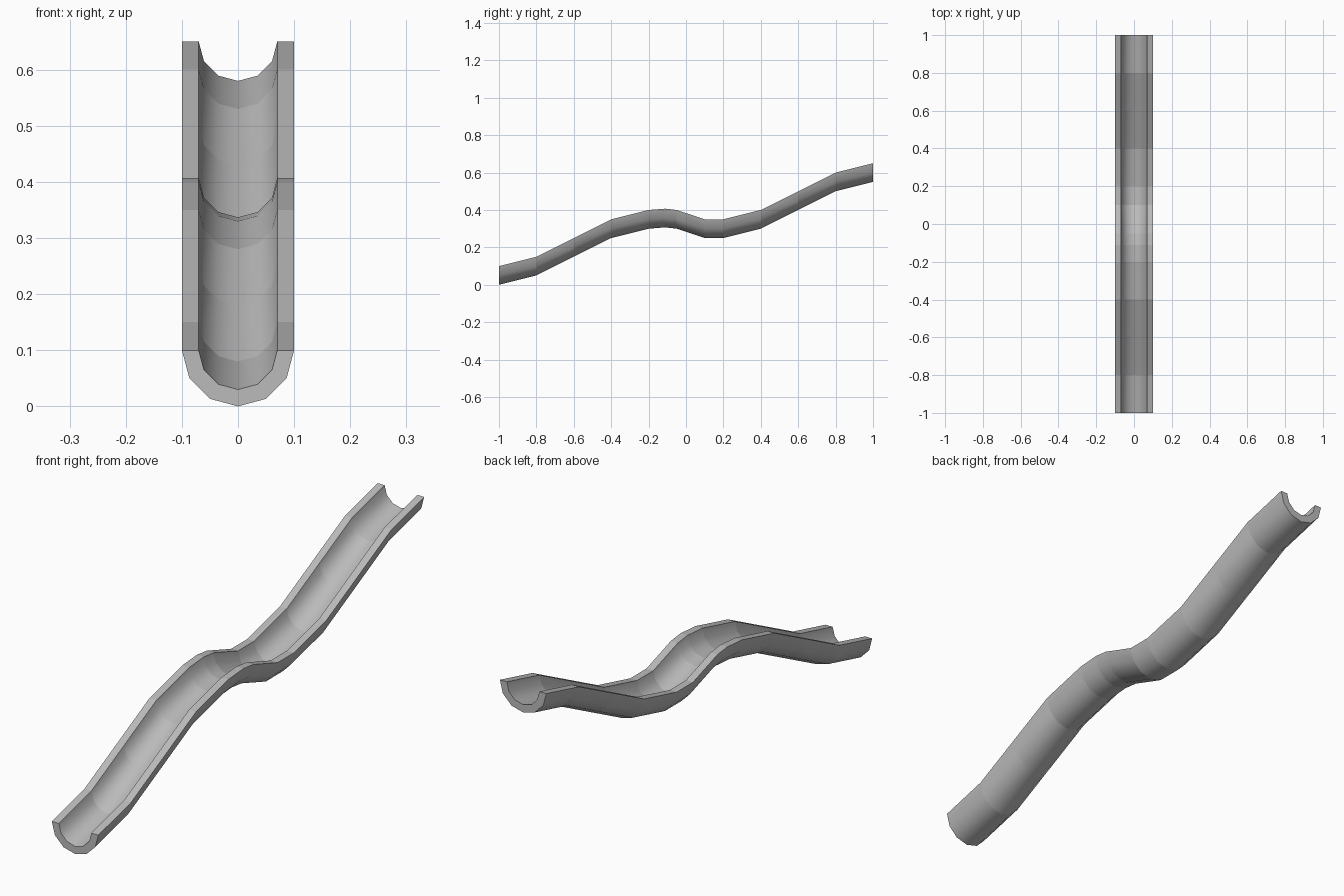
import bpy, bmesh
from math import sin, cos, pi

cube = bpy.data.objects.get("Cube")
if cube:
    bpy.data.objects.remove(cube, do_unlink=True)

# Plain grey material
grey = bpy.data.materials.new("plain grey")
grey.use_nodes = True
colour = (0.5, 0.5, 0.5, 1)
grey.diffuse_color = colour
grey.node_tree.nodes["Principled BSDF"].inputs["Base Color"].default_value = colour

# Rim height along the run, as (y, z)
path = [(-1, .1), (-.8, .15), (-.6, .25), (-.4, .35), (-.2, .4), (-.11, .407),
        (-.05, .4), (.1, .35), (.2, .35), (.4, .4), (.6, .5), (.8, .6), (1, .65)]
SIDES, OUTER, INNER = 6, 0.1, 0.07


def half_circle(radius):
    """Points of the lower half circle, from left rim to right rim."""
    return [(radius * cos(pi * i / SIDES), -radius * sin(pi * i / SIDES))
            for i in range(SIDES + 1)]


# Closed U-shaped section: outer arc, then inner arc backwards
section = half_circle(OUTER) + half_circle(INNER)[::-1]
count = len(section)
corners = {0, SIDES, SIDES + 1, count - 1}

# Sweep the upright section along the path
bm = bmesh.new()
rings = [[bm.verts.new((x, y, z + dz)) for x, dz in section] for y, z in path]
for a, b in zip(rings, rings[1:]):
    for i in range(count):
        j = (i + 1) % count
        bm.faces.new((a[i], a[j], b[j], b[i]))

# End caps, built as strips between the two arcs
for ring in (rings[0], rings[-1]):
    for i in range(SIDES):
        k = count - 1 - i
        bm.faces.new((ring[i], ring[i + 1], ring[k - 1], ring[k]))
bmesh.ops.recalc_face_normals(bm, faces=bm.faces)

# Smooth around the trough, crisp at each bend and along the rims
for face in bm.faces:
    face.smooth = True
for ring in rings:
    for i in range(count):
        bm.edges.get((ring[i], ring[(i + 1) % count])).smooth = False
for a, b in zip(rings, rings[1:]):
    for i in corners:
        bm.edges.get((a[i], b[i])).smooth = False

mesh = bpy.data.meshes.new("slide_trough")
bm.to_mesh(mesh)
bm.free()
mesh.materials.append(grey)
trough = bpy.data.objects.new("slide_trough", mesh)
bpy.context.collection.objects.link(trough)
